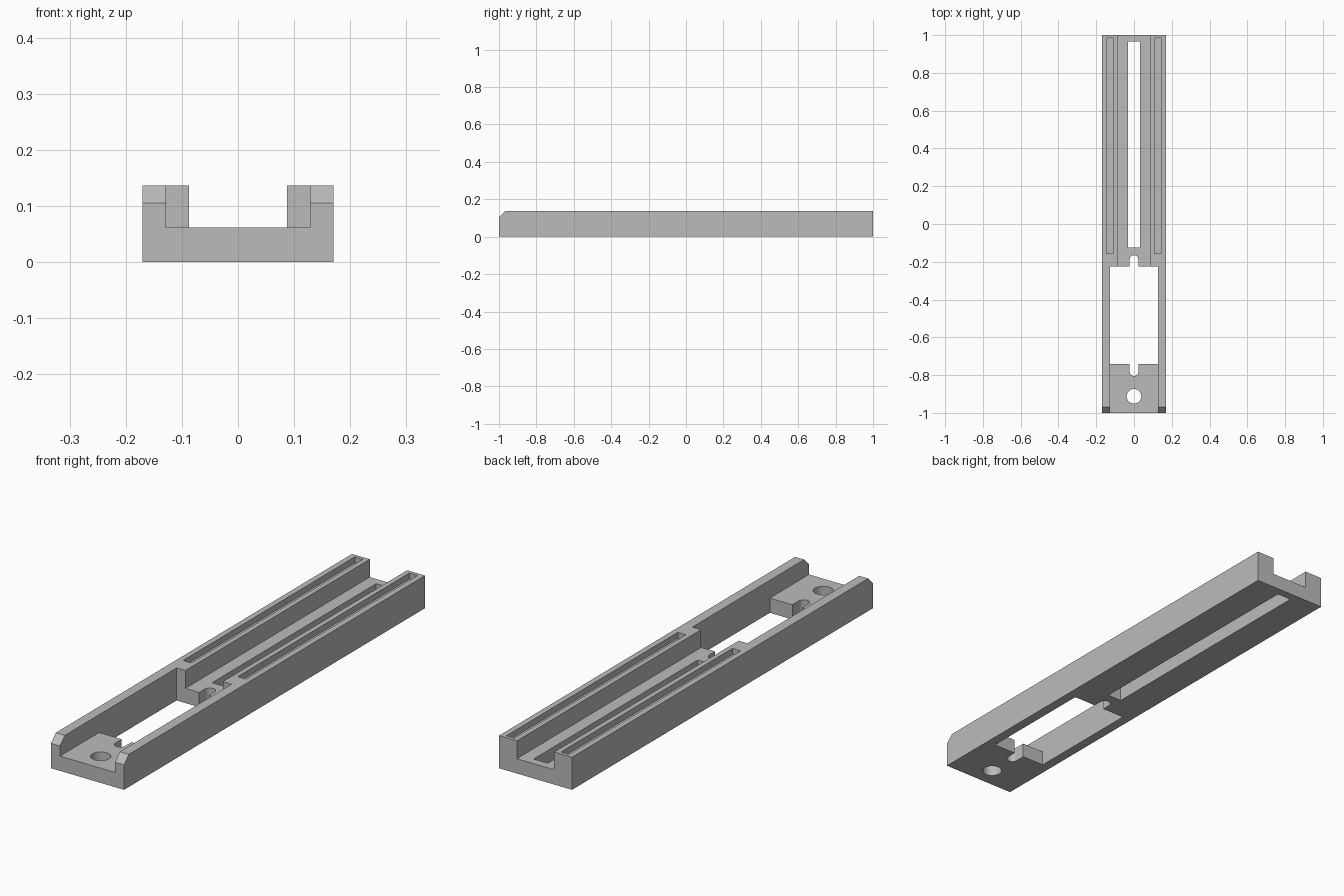
import bpy, bmesh, math

old = bpy.data.objects.get("Cube")
if old:
    bpy.data.objects.remove(old, do_unlink=True)

W, H, FLOOR = 0.17, 0.137, 0.062      # half width, height, floor level
FRONT_IN, REAR_IN = 0.128, 0.087      # inner half widths of the two channels
STEP = -0.225                         # where the channel narrows

grey = bpy.data.materials.new("plain grey")
grey.use_nodes = True
colour = (0.5, 0.5, 0.5, 1)
grey.diffuse_color = colour
grey.node_tree.nodes["Principled BSDF"].inputs["Base Color"].default_value = colour


def prism(name, outline, axis, low, high):
    """Extrude a 2D outline along x (outline is y, z) or z (outline is x, y)."""
    bm = bmesh.new()
    place = (lambda p, d: (d, *p)) if axis == "x" else (lambda p, d: (*p, d))
    rings = [[bm.verts.new(place(p, d)) for p in outline] for d in (low, high)]
    bm.faces.new(rings[0])
    bm.faces.new(rings[1])
    n = len(outline)
    for i in range(n):
        j = (i + 1) % n
        bm.faces.new((rings[0][i], rings[0][j], rings[1][j], rings[1][i]))
    bmesh.ops.recalc_face_normals(bm, faces=bm.faces)
    mesh = bpy.data.meshes.new(name)
    bm.to_mesh(mesh)
    bm.free()
    mesh.materials.append(grey)
    obj = bpy.data.objects.new(name, mesh)
    bpy.context.collection.objects.link(obj)
    return obj


def rect(x0, x1, y0, y1):
    return [(x0, y0), (x1, y0), (x1, y1), (x0, y1)]


def arc(y, r, start, end, steps):
    angles = [math.radians(start + (end - start) * i / steps) for i in range(steps + 1)]
    return [(r * math.cos(a), y + r * math.sin(a)) for a in angles]


def cut(name, outline, low=-0.1, high=0.3):
    cutter = prism(name, outline, "z", low, high)
    cutter.hide_render = True
    mod = body.modifiers.new(name, "BOOLEAN")
    mod.operation, mod.solver, mod.object = "DIFFERENCE", "EXACT", cutter
    bpy.ops.object.modifier_apply(modifier=name)
    bpy.data.objects.remove(cutter, do_unlink=True)


# Long rail body with chamfered front top edge
body = prism("slide_rail", [(-1, 0), (1, 0), (1, H), (-0.968, H), (-1, 0.105)], "x", -W, W)
bpy.context.view_layer.objects.active = body
body.select_set(True)

# Stepped channel, open at both ends
cut("channel", [(-FRONT_IN, -1.1), (FRONT_IN, -1.1), (FRONT_IN, STEP), (REAR_IN, STEP),
                (REAR_IN, 1.1), (-REAR_IN, 1.1), (-REAR_IN, STEP), (-FRONT_IN, STEP)], FLOOR)

# Through window with a rounded notch at each end
R = 0.023
cut("window", [(-FRONT_IN, -0.74), (-R, -0.74)] + arc(-0.782, R, 180, 360, 12)
    + [(R, -0.74), (FRONT_IN, -0.74), (FRONT_IN, STEP), (R, STEP)]
    + arc(-0.188, R, 0, 180, 12) + [(-R, STEP), (-FRONT_IN, STEP)])

# Long slot and screw hole through the floor
cut("long_slot", rect(-0.033, 0.033, -0.125, 0.965))
cut("screw_hole", arc(-0.912, 0.039, 0, 345, 23))

# Shallow groove along each rail top
for side in (-1, 1):
    cut("groove", rect(side * 0.127 - 0.019, side * 0.127 + 0.019, -0.155, 0.985), H - 0.025)

# Crisp edges, smooth hole walls
bpy.ops.object.shade_smooth_by_angle(angle=math.radians(30))
